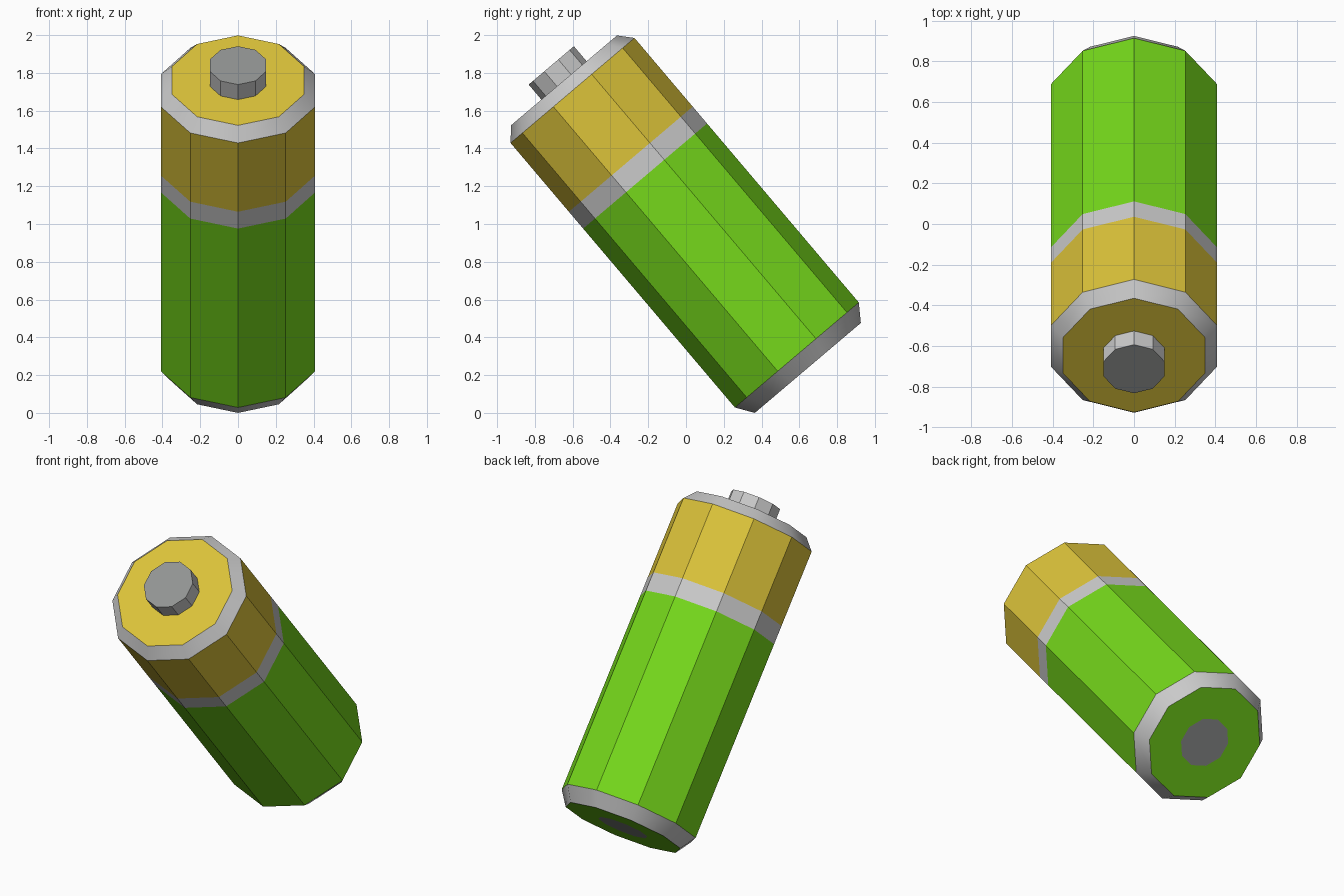
import bpy, bmesh, math
from mathutils import Matrix

if "Cube" in bpy.data.objects:
    bpy.data.objects.remove(bpy.data.objects["Cube"])

SIDES = 10
TILT = math.radians(40.3)
PLACE = Matrix.Translation((0, 0.645, 0.238)) @ Matrix.Rotation(TILT, 4, 'X')

def material(name, color):
    m = bpy.data.materials.new(name)
    m.diffuse_color = (*color, 1)
    m.use_nodes = True
    m.node_tree.nodes["Principled BSDF"].inputs["Base Color"].default_value = m.diffuse_color
    return m

GREEN = material("green", (0.18, 0.69, 0.011))
YELLOW = material("yellow", (0.72, 0.55, 0.042))
DARK = material("dark_grey", (0.29, 0.30, 0.295))

def lathe(name, profile, mat=None, smooth=False):
    """Ten-sided surface through (radius, height) points, listed bottom to top."""
    bm = bmesh.new()
    rings = []
    for r, h in profile:
        n = SIDES if r else 1
        rings.append([bm.verts.new((r * math.sin(2 * math.pi * i / SIDES),
                                    -r * math.cos(2 * math.pi * i / SIDES), h))
                      for i in range(n)])
    for a, b in zip(rings, rings[1:]):
        if len(a) == 1:
            bm.faces.new(b[::-1])
        elif len(b) == 1:
            bm.faces.new(a)
        else:
            for i in range(SIDES):
                j = (i + 1) % SIDES
                bm.faces.new((a[i], a[j], b[j], b[i]))
    for f in bm.faces:
        f.smooth = smooth
    mesh = bpy.data.meshes.new(name)
    bm.to_mesh(mesh)
    bm.free()
    if mat:
        mesh.materials.append(mat)
    ob = bpy.data.objects.new(name, mesh)
    ob.matrix_world = PLACE
    bpy.context.collection.objects.link(ob)

R, CAP, NUB = 0.43, 0.368, 0.157

# bottom end: contact, green face, chamfered rim
lathe("bottom_contact", [(0, 0), (NUB, 0)], DARK)
lathe("bottom_face", [(NUB, 0), (CAP, 0)], GREEN)
lathe("bottom_rim", [(CAP, 0), (R, 0.09)], smooth=True)

# casing in three bands
lathe("lower_casing", [(R, 0.09), (R, 1.332)], GREEN)
lathe("middle_band", [(R, 1.332), (R, 1.449)])
lathe("upper_casing", [(R, 1.449), (R, 1.926)], YELLOW)

# top end: chamfered rim, yellow face, raised terminal
lathe("top_rim", [(R, 1.926), (CAP, 1.996)], smooth=True)
lathe("top_face", [(CAP, 1.996), (NUB, 1.996)], YELLOW)
lathe("terminal_side", [(NUB, 1.996), (NUB, 2.10)])
lathe("terminal_top", [(NUB, 2.10), (0, 2.10)], DARK)
